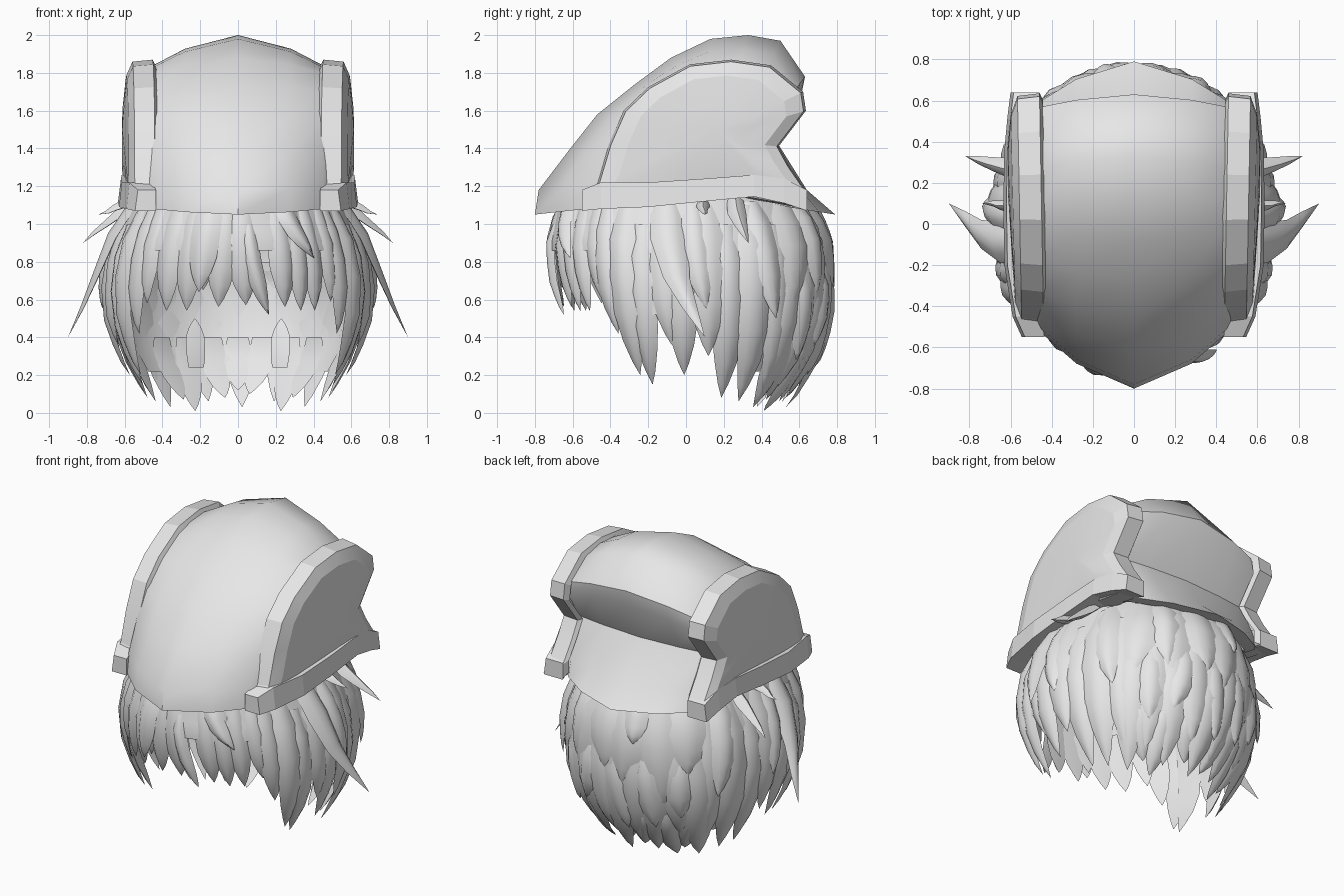
import bpy, math, random
from mathutils import Vector

if "Cube" in bpy.data.objects:
    bpy.data.objects.remove(bpy.data.objects["Cube"])

random.seed(4)
grey = bpy.data.materials.new("plain_grey")
grey.diffuse_color = (0.8, 0.8, 0.8, 1)
grey.use_nodes = True
grey.node_tree.nodes["Principled BSDF"].inputs["Base Color"].default_value = grey.diffuse_color


def make(name, verts, faces, angle=30):
    mesh = bpy.data.meshes.new(name)
    mesh.from_pydata([tuple(v) for v in verts], [], faces)
    mesh.materials.append(grey)
    ob = bpy.data.objects.new(name, mesh)
    bpy.context.collection.objects.link(ob)
    bpy.ops.object.select_all(action='DESELECT')
    ob.select_set(True)
    bpy.context.view_layer.objects.active = ob
    bpy.ops.object.mode_set(mode='EDIT')
    bpy.ops.mesh.select_all(action='SELECT')
    bpy.ops.mesh.normals_make_consistent(inside=False)
    bpy.ops.object.mode_set(mode='OBJECT')
    if angle:
        bpy.ops.object.shade_smooth_by_angle(angle=math.radians(angle))
    return ob


def loft(rows, closed=False):
    """Quads between rows of equal length."""
    n = len(rows[0])
    verts = [p for r in rows for p in r]
    faces = [(i * n + j, i * n + (j + 1) % n, (i + 1) * n + (j + 1) % n, (i + 1) * n + j)
             for i in range(len(rows) - 1) for j in range(n if closed else n - 1)]
    return verts, faces


def mirror(ob):
    ob.modifiers.new("mirror", 'MIRROR')


# Helmet crown: ridge profile blended into the edge profile across x
ridge = [(-.70, 1.08), (-.80, 1.05), (-.78, 1.18), (-.62, 1.39), (-.47, 1.58), (-.27, 1.74), (-.08, 1.88),
         (.13, 1.98), (.33, 2.0), (.50, 1.97), (.63, 1.78), (.61, 1.68), (.49, 1.42), (.64, 1.18),
         (.79, 1.05), (.68, 1.07)]
edge = [(-.44, 1.11), (-.53, 1.08), (-.51, 1.2), (-.42, 1.4), (-.33, 1.56), (-.18, 1.7), (0, 1.8),
        (.13, 1.83), (.27, 1.84), (.42, 1.81), (.57, 1.70), (.57, 1.62), (.45, 1.42), (.56, 1.2),
        (.60, 1.08), (.5, 1.10)]
rows = []
for (ry, rz), (ey, ez) in zip(ridge, edge):
    rows.append([(x, ry + (ey - ry) * k, rz + (ez - rz) * k)
                 for x, k in ((-.48, 1.2), (-.45, 1), (-.28, .45), (0, 0), (.28, .45), (.45, 1), (.48, 1.2))])
make("helmet_crown", *loft(rows), angle=42)

# Helmet side panels: raised band and a shallow faceted dome, a little wider at the back
outline = [(-.54, 1.1), (-.47, 1.22), (-.41, 1.42), (-.33, 1.6), (-.2, 1.725), (.02, 1.845), (.24, 1.87),
           (.45, 1.84), (.62, 1.70), (.635, 1.6), (.49, 1.41), (.55, 1.3), (.64, 1.17), (.64, 1.08),
           (.3, 1.14), (-.1, 1.11)]
cy, cz = .12, 1.45
rows = []
for x, s in ((.43, .92), (.448, 1), (.555, .975), (.587, .8), (.602, .45)):
    rows.append([(x + .018 * y, cy + (y - cy) * s, cz + (z - cz) * s) for y, z in outline])
verts, faces = loft(rows, True)
n = len(outline)
verts.append((.613, .16, 1.5))
faces += [(4 * n + j, 4 * n + (j + 1) % n, 5 * n) for j in range(n)]
mirror(make("helmet_side", verts, faces, 12))

# Rim along the lower edge of each side
rows = []
for y, x0, x1, z0, z1 in ((-.55, .435, .545, 1.07, 1.18), (-.45, .45, .59, 1.08, 1.22), (-.2, .5, .63, 1.09, 1.22),
                          (.1, .5, .635, 1.12, 1.24), (.36, .5, .63, 1.145, 1.26), (.52, .48, .615, 1.11, 1.24),
                          (.64, .46, .60, 1.07, 1.18)):
    rows.append([(x0, y, z0), (x1, y, z0), (x1 - .015, y, z1), (x0, y, z1)])
verts, faces = loft(rows, True)
faces += [(3, 2, 1, 0), (24, 25, 26, 27)]
mirror(make("helmet_rim", verts, faces, 0))

# Hair volume: half width, front depth and back depth by height
levels = [(0, .46, .45, .48), (.1, .52, .5, .56), (.3, .62, .60, .675), (.5, .68, .67, .735), (.7, .69, .71, .755),
          (.9, .655, .72, .75), (1.1, .57, .675, .675), (1.25, .52, .6, .52)]


def hair_point(deg, z):
    for lo, hi in zip(levels, levels[1:]):
        if z <= hi[0]:
            break
    k = (z - lo[0]) / (hi[0] - lo[0])
    a, f, b = (lo[i] + (hi[i] - lo[i]) * k for i in (1, 2, 3))
    t = math.radians(deg)
    d = f if math.cos(t) > 0 else b
    tangent = Vector((a * math.cos(t), d * math.sin(t), 0)).normalized()
    return Vector((a * math.sin(t), -d * math.cos(t), z)), tangent, Vector((tangent.y, -tangent.x, 0))


# Hair shell, open over the face
def shell_bottom(deg):
    d = abs((deg + 180) % 360 - 180)
    for limit, z in ((46, .86), (58, .66), (84, .52), (105, .46), (122, .36), (181, .22)):
        if d < limit:
            return z


rows = []
for i in range(9):
    rows.append([hair_point(g, 1.25 + (shell_bottom(g) - 1.25) * i / 8)[0] for g in range(0, 360, 5)])
make("hair_shell", *loft(rows, True), angle=60)


def tube(path, verts, faces):
    """Flattened pointed strand; path rows are centre, side, out, half width, half depth."""
    base = len(verts)
    for c, s, o, w, d in path[:-1]:
        for u, v in ((-1, -.4), (-.5, .6), (0, 1), (.5, .6), (1, -.4), (0, -.5)):
            verts.append(c + s * w * u + o * d * v)
    last = len(path) - 2
    for i in range(last):
        for j in range(6):
            a, b = base + i * 6 + j, base + i * 6 + (j + 1) % 6
            faces.append((a, b, b + 6, a + 6))
    verts.append(path[-1][0])
    for j in range(6):
        faces.append((base + last * 6 + j, base + last * 6 + (j + 1) % 6, len(verts) - 1))


shape = ((0, .8), (.2, .97), (.42, 1), (.64, .95), (.8, .68), (.92, .33), (1, 0))


def locks(name, items):
    verts, faces = [], []
    for deg, top, bottom, width, off, flare, drift in items:
        path = []
        for t, w in shape:
            p, s, o = hair_point(deg + drift * t * t, top + (bottom - top) * t)
            lift = -.012 + (off + .024) * min(1, t * 4) + flare * t * t
            path.append((p + o * lift, s, o, width * w, .006 + .02 * w))
        tube(path, verts, faces)
    make(name, verts, faces, 55)


def both(items):
    return items + [(-g, t, b, w, o, f, -d) for g, t, b, w, o, f, d in items]


# Fringe, placed across x, with a small gap right of centre
fringe = [(-.49, .58, .07), (-.38, .54, .08), (-.265, .54, .08), (-.17, .65, .065), (-.085, .56, .08),
          (.02, .57, .085), (.24, .56, .075), (.33, .54, .07), (.41, .54, .07), (.5, .59, .07)]
items = [(math.degrees(math.asin(x / .69)), 1.12, z, w, -.02, -.02, -2 if x < 0 else 2) for x, z, w in fringe]
items += [(5, 1.0, .52, .05, -.01, -.01, 9)]
items += [(-15, 1.14, .64, .08, .01, 0, -2), (24, 1.14, .82, .06, .01, .01, 11)]
locks("fringe_locks", items)

# Side locks: broad under layer and a few shorter outer ones
locks("side_locks", both([
    (52, 1.1, .42, .075, -.01, -.02, 3), (62, 1.1, .2, .085, 0, -.01, 2), (70, 1.0, .15, .08, -.01, -.01, 0),
    (80, 1.1, .36, .09, -.01, 0, 3), (88, 1.0, .2, .085, 0, -.01, 1), (98, 1.1, .3, .1, 0, 0, 2),
    (107, 1.0, .08, .09, -.01, 0, 3), (119, 1.1, .06, .1, 0, 0, 2), (130, 1.0, .12, .09, -.01, .02, 3),
    (93, 1.1, .55, .07, .01, .02, 5), (122, 1.12, .5, .08, .01, .02, 6)]))

# Back locks: ragged lower layer, broad upper layer, and two top strands
items = []
for i in range(9):
    items.append((137 + i * 10.7, .8, (.03, .14, .06, .2)[i % 4], .1, 0, random.uniform(-.01, .02),
                  random.uniform(-4, 4)))
for i in range(6):
    items.append((140 + i * 16, 1.12, (.56, .42, .64)[i % 3], .115, -.005, random.uniform(-.01, .02),
                  random.uniform(-4, 4)))
for i in range(5):
    items.append((146 + i * 17, .75, (.28, .36, .24)[i % 3], .08, .005, .025, random.uniform(-6, 6)))
items += [(152, 1.14, .62, .08, .01, 0, 2), (192, 1.14, .85, .08, .01, .01, 0)]
locks("back_locks", items)

# Tips hanging below the nape, and two curls turned inward
locks("nape_locks", [(g, .4, z, .07, -.005, -.02, d) for g, z, d in
                     ((140, .08, 4), (154, .01, -4), (168, .1, 5), (180, .12, 0), (193, .08, -5), (206, .01, 4),
                      (220, .07, -4))])
locks("inner_curls", [(g, .24, .5, .055, -.05, 0, d) for g, d in ((157, 2), (203, -2))])

# Stray spikes sticking out at the sides
verts, faces = [], []
for pts, width in ((((.55, -.1, 1.1), (.66, -.09, .93), (.75, -.05, .72), (.82, .02, .56), (.9, .10, .40)), .1),
                   (((.53, .26, 1.13), (.61, .27, 1.06), (.69, .29, 1.0), (.76, .31, .95), (.82, .33, .9)), .05),
                   (((.53, .09, 1.13), (.6, .09, 1.10), (.65, .09, 1.08), (.69, .1, 1.06), (.74, .1, 1.05)), .035)):
    path = []
    for p, w in zip(pts, (.9, 1, .7, .4, 0)):
        path.append((Vector(p), Vector((0, 1, 0)), Vector((.8, 0, .6)), width * w, .035 * w))
    tube(path, verts, faces)
mirror(make("stray_spikes", verts, faces, 50))
